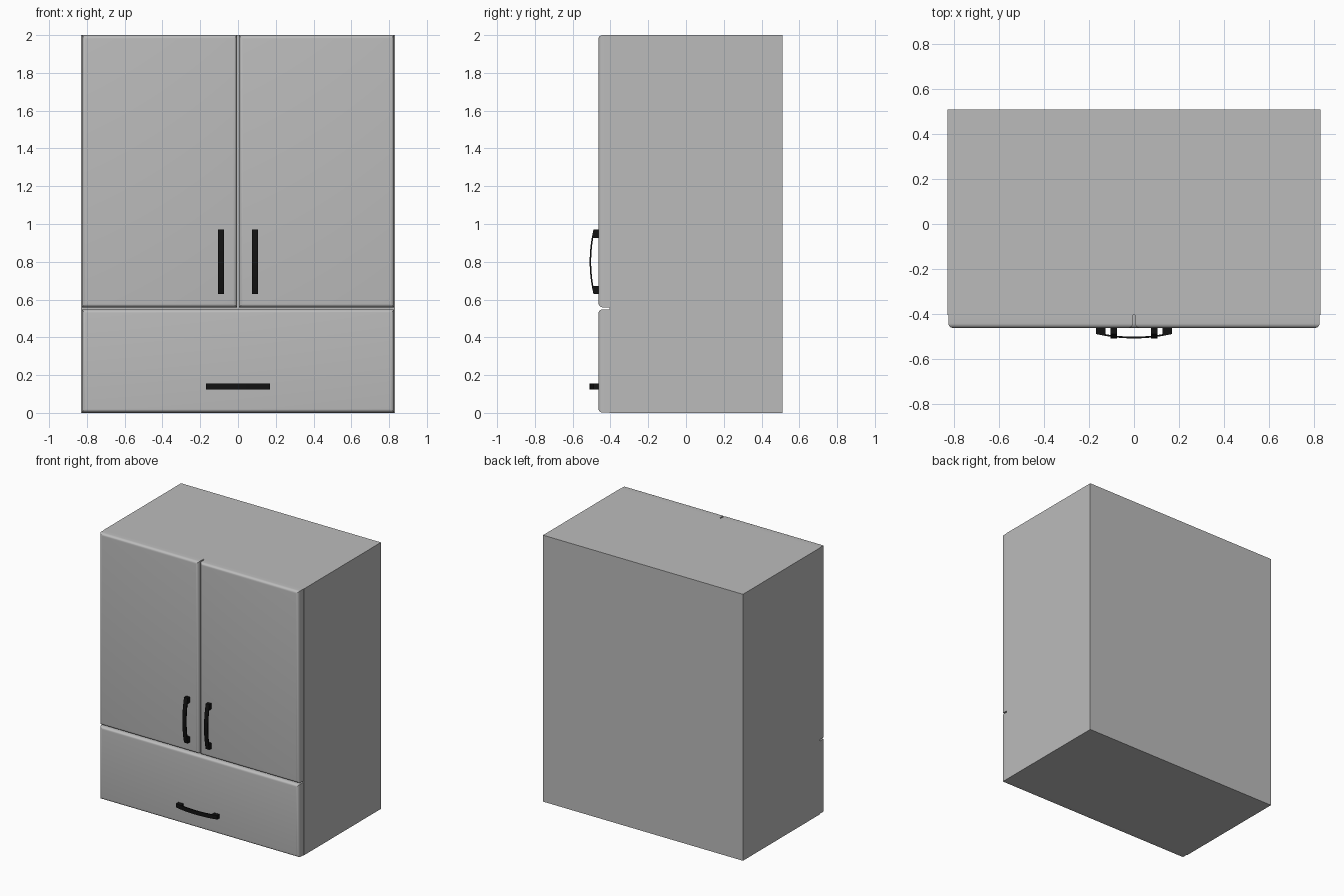
import bpy, bmesh
from mathutils import Matrix

if "Cube" in bpy.data.objects:
    bpy.data.objects.remove(bpy.data.objects["Cube"])


def material(name, rgb):
    m = bpy.data.materials.new(name)
    m.diffuse_color = (*rgb, 1)
    m.use_nodes = True
    m.node_tree.nodes["Principled BSDF"].inputs["Base Color"].default_value = m.diffuse_color
    return m


GREY = material("grey_panel", (0.5, 0.5, 0.5))
BLACK = material("black_handle", (0.006, 0.006, 0.006))
FRONT = -0.463  # y of the door faces


def finish(bm, name, mat):
    bmesh.ops.recalc_face_normals(bm, faces=bm.faces)
    me = bpy.data.meshes.new(name)
    bm.to_mesh(me)
    bm.free()
    me.materials.append(mat)
    ob = bpy.data.objects.new(name, me)
    bpy.context.collection.objects.link(ob)
    bpy.ops.object.select_all(action='DESELECT')
    ob.select_set(True)
    bpy.context.view_layer.objects.active = ob
    bpy.ops.object.shade_smooth_by_angle(angle=0.6)
    return ob


def box(name, x0, x1, y0, y1, z0, z1, mat, front_round=0):
    bm = bmesh.new()
    bmesh.ops.create_cube(bm, size=1)
    for v in bm.verts:
        v.co = ((x0, x1)[v.co.x > 0], (y0, y1)[v.co.y > 0], (z0, z1)[v.co.z > 0])
    if front_round:
        edges = [e for e in bm.edges if all(v.co.y < y0 + 1e-4 for v in e.verts)]
        bmesh.ops.bevel(bm, geom=edges, offset=front_round, segments=5,
                        profile=0.5, affect='EDGES')
    return finish(bm, name, mat)


def handle(name, x, z, vertical):
    # side profile: bowed bar with two feet, extruded across its width
    half, foot, width, n = 0.17, 0.127, 0.03, 16

    def depth(s):
        return 0.027 + 0.02 * (1 - (s / half) ** 2)

    pts = [(-half, 0)]
    pts += [(s, depth(s)) for s in (-half + 2 * half * i / n for i in range(n + 1))]
    pts += [(half, 0), (foot, 0)]
    pts += [(s, depth(s) - 0.008) for s in (foot - 2 * foot * i / n for i in range(n + 1))]
    pts += [(-foot, 0)]
    bm = bmesh.new()
    face = bm.faces.new([bm.verts.new((s, -d, -width / 2)) for s, d in pts])
    ext = bmesh.ops.extrude_face_region(bm, geom=[face])
    bmesh.ops.translate(bm, vec=(0, 0, width),
                        verts=[g for g in ext["geom"] if isinstance(g, bmesh.types.BMVert)])
    if vertical:
        bm.transform(Matrix.Rotation(1.5707963, 4, 'Y'))
    bm.transform(Matrix.Translation((x, FRONT, z)))
    finish(bm, name, BLACK)


# carcass
box("cabinet_body", -0.83, 0.83, -0.405, 0.51, 0, 2, GREY)

# drawer front and its handle
box("drawer_front", -0.827, 0.827, FRONT, -0.405, 0.002, 0.548, GREY, 0.02)
handle("drawer_handle", 0, 0.14, False)

# mirrored doors and handles
for side, sx in (("left", -1), ("right", 1)):
    xa, xb = sorted((sx * 0.005, sx * 0.827))
    box(side + "_door", xa, xb, FRONT, -0.405, 0.559, 2, GREY, 0.02)
    handle(side + "_door_handle", sx * 0.09, 0.80, True)
